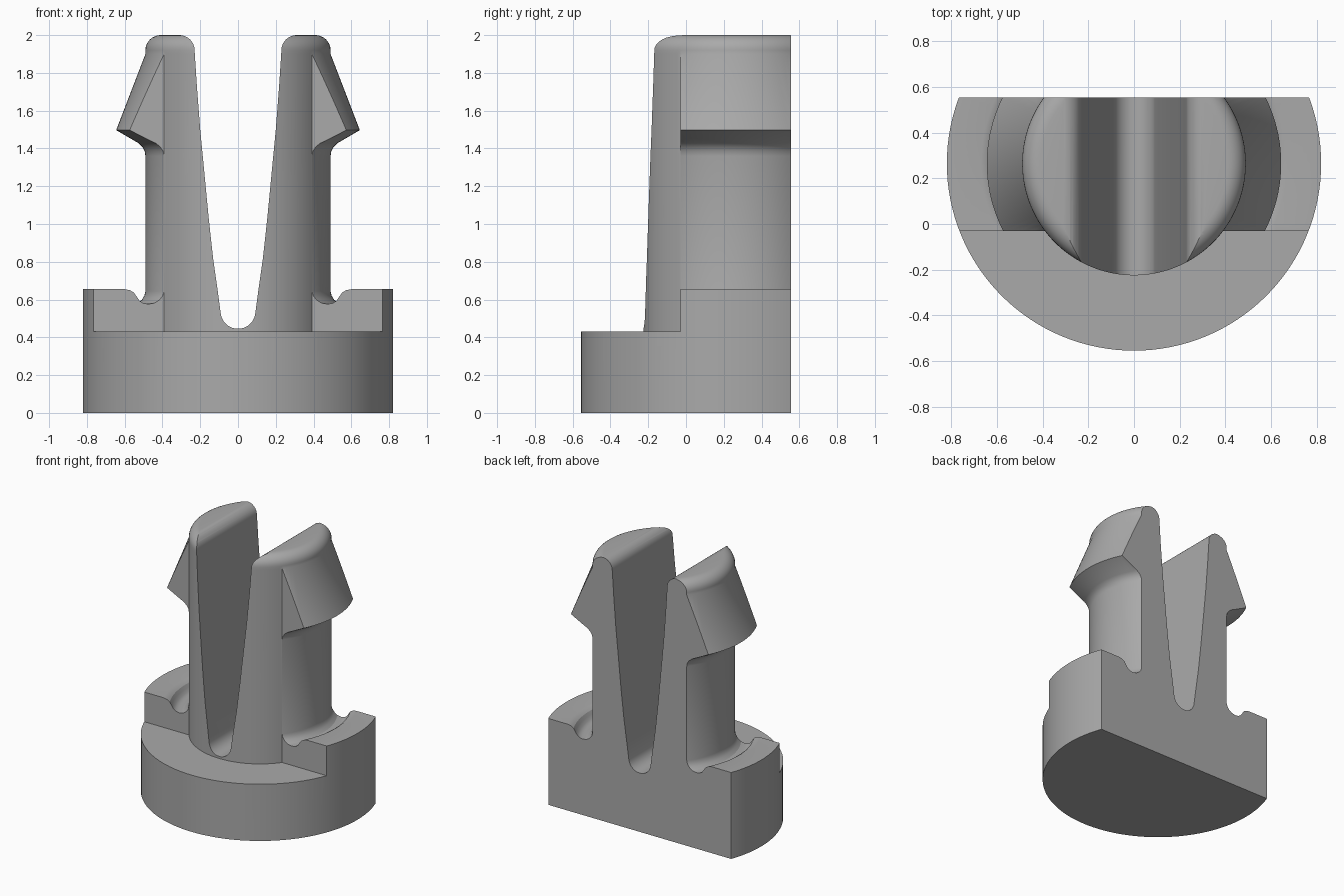
import bpy, bmesh, math

if "Cube" in bpy.data.objects:
    bpy.data.objects.remove(bpy.data.objects["Cube"], do_unlink=True)

AXIS_Y = 0.265     # centre line of the round parts
LEDGE_Y = -0.03    # front plane of the raised shoulder and the barbs
BACK_Y = 0.555     # flat back
POST_R, BASE_R = 0.49, 0.82
SEGMENTS = 128

plastic = bpy.data.materials.new("grey plastic")
plastic.use_nodes = True
plastic.diffuse_color = (0.4, 0.4, 0.4, 1)
plastic.node_tree.nodes["Principled BSDF"].inputs["Base Color"].default_value = (0.4, 0.4, 0.4, 1)


def finish(name, bm):
    bmesh.ops.recalc_face_normals(bm, faces=bm.faces)
    mesh = bpy.data.meshes.new(name)
    bm.to_mesh(mesh)
    bm.free()
    mesh.materials.append(plastic)
    obj = bpy.data.objects.new(name, mesh)
    bpy.context.collection.objects.link(obj)
    return obj


def revolve(name, profile, closed=False):
    """Spin an (r, z) profile around the centre line."""
    bm = bmesh.new()
    rings = []
    for r, z in profile:
        if r == 0:
            rings.append([bm.verts.new((0, AXIS_Y, z))] * SEGMENTS)
            continue
        angles = [2 * math.pi * i / SEGMENTS for i in range(SEGMENTS)]
        rings.append([bm.verts.new((r * math.cos(a), AXIS_Y + r * math.sin(a), z)) for a in angles])
    pairs = list(zip(rings, rings[1:]))
    if closed:
        pairs.append((rings[-1], rings[0]))
    for low, high in pairs:
        for i in range(SEGMENTS):
            j = (i + 1) % SEGMENTS
            corners = dict.fromkeys((low[i], low[j], high[j], high[i]))
            bm.faces.new(list(corners))
    return finish(name, bm)


def prism(name, outline, y0, y1):
    """Extrude an (x, z) outline along y."""
    bm = bmesh.new()
    face = bm.faces.new([bm.verts.new((x, y0, z)) for x, z in outline])
    moved = bmesh.ops.extrude_face_region(bm, geom=[face])["geom"]
    verts = [v for v in moved if isinstance(v, bmesh.types.BMVert)]
    bmesh.ops.translate(bm, verts=verts, vec=(0, y1 - y0, 0))
    return finish(name, bm)


def boolean(obj, tool, operation="DIFFERENCE"):
    mod = obj.modifiers.new(tool.name, "BOOLEAN")
    mod.operation, mod.solver, mod.object = operation, "EXACT", tool
    bpy.ops.object.select_all(action="DESELECT")
    bpy.context.view_layer.objects.active = obj
    obj.select_set(True)
    bpy.ops.object.modifier_apply(modifier=mod.name)
    bpy.data.objects.remove(tool, do_unlink=True)


def arc(cx, cz, radius, start, end, steps):
    angles = [math.radians(start + (end - start) * i / steps) for i in range(steps + 1)]
    return [(cx + radius * math.cos(a), cz + radius * math.sin(a)) for a in angles]


# Base, grooved shoulder, shank, barb and rounded tip in one turned body
groove = [(0.67, 0.655), (0.645, 0.65), (0.625, 0.637), (0.612, 0.615), (0.598, 0.592),
          (0.58, 0.58), (0.557, 0.576), (0.53, 0.582), (0.508, 0.6), (0.495, 0.622)]
barb = [(POST_R, 1.36), (0.494, 1.385), (0.506, 1.408), (0.525, 1.427), (0.645, 1.497)]
tip = arc(POST_R - 0.08, 1.92, 0.08, 0, 90, 8)
clip = revolve("snap_clip", [(0, 0), (BASE_R, 0), (BASE_R, 0.655)] + groove
               + [(POST_R, 0.645)] + barb + [(POST_R, 1.9)] + tip + [(0, 2)])

# Strip shoulder and barb from the front, leaving the plain post on a low base
ring = revolve("front_cutter", [(POST_R, 0.43), (1, 0.43), (1, 1.9), (POST_R, 1.9)], closed=True)
keep = prism("front_half", [(-2, -1), (2, -1), (2, 3), (-2, 3)], -2, LEDGE_Y)
boolean(ring, keep, "INTERSECT")
boolean(clip, ring)

# Flat back
boolean(clip, prism("back_cutter", [(-2, -1), (2, -1), (2, 3), (-2, 3)], BACK_Y, 2))

# Tapered slot with a round bottom and rounded lips
half = arc(0, 0.537, 0.092, -80, -10, 7)
half += [(0.108, 0.65), (0.132, 0.82), (0.155, 1.03), (0.178, 1.27), (0.2, 1.5), (0.217, 1.72)]
half += arc(0.31, 1.92, 0.08, 180, 90, 8) + [(0.31, 2.2)]
outline = half + [(-x, z) for x, z in reversed(half)]
boolean(clip, prism("slot_cutter", outline, -1, 1))

bpy.ops.object.select_all(action="DESELECT")
clip.select_set(True)
bpy.context.view_layer.objects.active = clip
bpy.ops.object.shade_smooth_by_angle(angle=math.radians(25))
